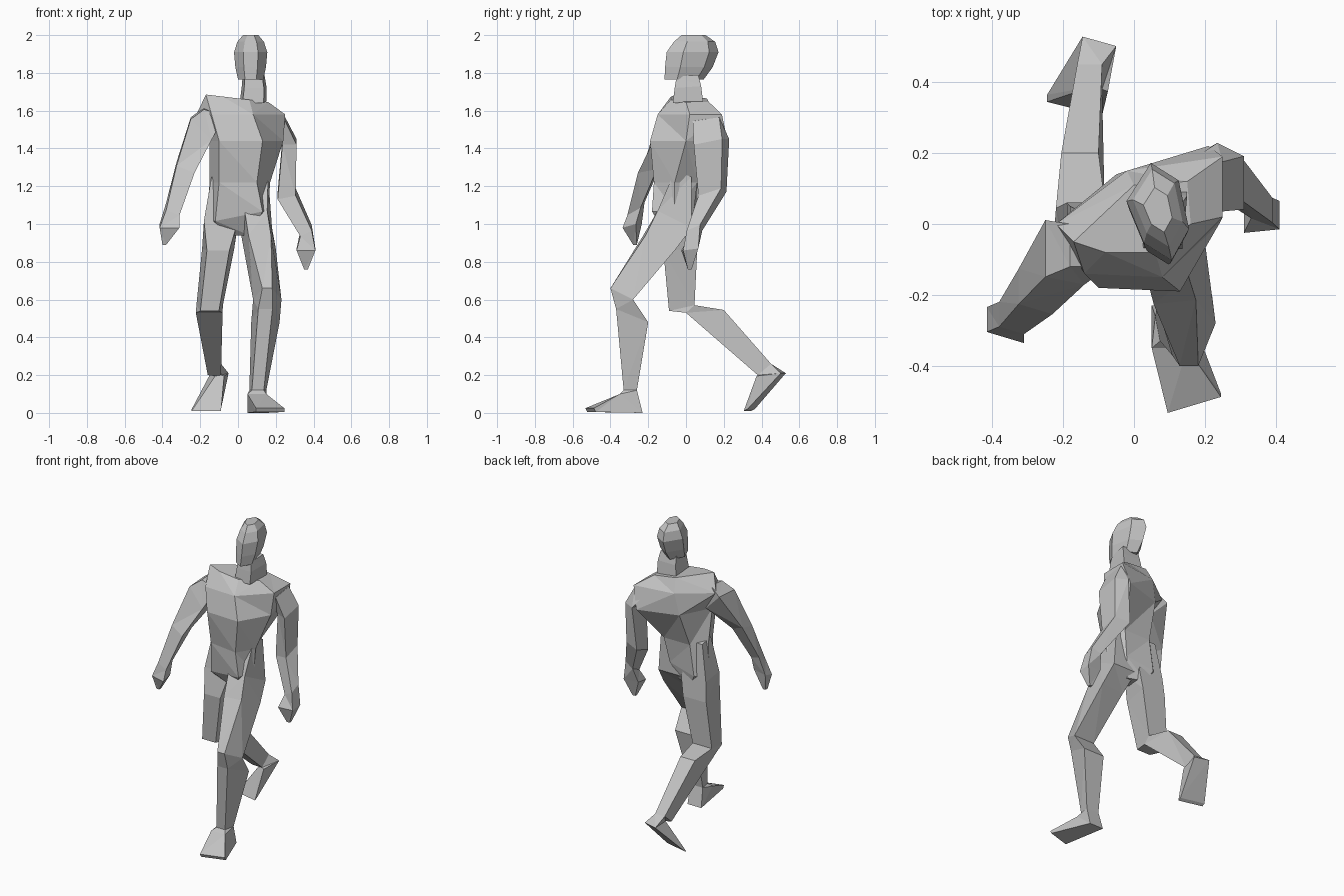
import bpy
import bmesh
from mathutils import Vector

cube = bpy.data.objects.get("Cube")
if cube:
    bpy.data.objects.remove(cube, do_unlink=True)

# One plain grey for the whole figure
grey = bpy.data.materials.new("plain_grey")
grey.use_nodes = True
grey_colour = (0.55, 0.55, 0.55, 1)
grey.diffuse_color = grey_colour
grey.node_tree.nodes["Principled BSDF"].inputs["Base Color"].default_value = grey_colour


def loft(name, rings):
    """Skin a list of equally sized point rings and cap both ends, flat shaded."""
    bm = bmesh.new()
    loops = [[bm.verts.new(point) for point in ring] for ring in rings]
    for lower, upper in zip(loops, loops[1:]):
        count = len(lower)
        for i in range(count):
            j = (i + 1) % count
            bm.faces.new((lower[i], lower[j], upper[j], upper[i]))
    bm.faces.new(loops[0])
    bm.faces.new(loops[-1])
    bmesh.ops.triangulate(bm, faces=bm.faces[:])
    bmesh.ops.recalc_face_normals(bm, faces=bm.faces[:])
    mesh = bpy.data.meshes.new(name)
    bm.to_mesh(mesh)
    bm.free()
    mesh.materials.append(grey)
    part = bpy.data.objects.new(name, mesh)
    bpy.context.collection.objects.link(part)
    return part


def box_ring(x_min, x_max, y_front, y_back, z_front, z_back, skew=0, rise=0, pinch=1):
    """Four-sided section; skew turns it seen from above, rise tilts it
    sideways and pinch scales the width of its front edge."""
    middle = (x_min + x_max) / 2
    half = (x_max - x_min) / 2
    corners = [(-half * pinch, y_front, z_front), (half * pinch, y_front, z_front),
               (half, y_back, z_back), (-half, y_back, z_back)]
    return [Vector((middle + x, y + skew * x, z + rise * x)) for x, y, z in corners]


def outline_ring(outline, height, slope=0):
    """Section from plan points at one height, sloping towards the left."""
    return [Vector((x, y, height + slope * x)) for x, y in outline]


def limb(name, sections):
    return loft(name, [box_ring(*section) for section in sections])


# Torso: right side, front pair, left side, back pair at each level
crotch = [(-.1, 0), (-.08, -.05), (.06, -.1), (.08, -.05), (.05, 0), (-.06, .04)]
hips = [(-.17, 0), (-.12, -.11), (.13, -.18), (.16, -.06), (.09, .04), (-.1, .06)]
waist = [(-.15, -.02), (-.1, -.14), (.1, -.17), (.17, -.06), (.12, .06), (-.07, .06)]
chest = [(-.15, -.06), (-.1, -.18), (.13, -.19), (.24, 0), (.21, .22), (-.05, .14)]
shoulders = [(-.22, 0), (-.14, -.14), (.08, -.15), (.25, .02), (.25, .19), (-.02, .15)]
collar = [(-.17, -.05), (-.08, -.08), (.06, -.08), (.16, .0), (.15, .12), (0, .11)]
loft("torso", [
    outline_ring(crotch, .94),
    outline_ring(hips, 1.04, .2),
    outline_ring(waist, 1.22),
    outline_ring(chest, 1.44),
    outline_ring(shoulders, 1.58),
    outline_ring(collar, 1.665, -.12),
])

# Neck
limb("neck", [
    (.01, .15, -.07, .09, 1.64, 1.65, 0, 0, .8),
    (.02, .15, -.06, .08, 1.72, 1.73, 0, 0, .8),
    (.025, .14, -.05, .065, 1.78, 1.79, 0, 0, .8),
])

# Head: one plan outline scaled and shifted from jaw to crown
head_plan = [(-.09, .03), (-.04, -.09), (.04, -.14), (.09, -.05), (.06, .09), (-.02, .14)]


def head_ring(height, scale, shift):
    return outline_ring([(.067 + x * scale, .03 + shift + y * scale)
                         for x, y in head_plan], height)


loft("head", [
    head_ring(1.765, .74, -.04),
    head_ring(1.83, .9, -.015),
    head_ring(1.91, .98, .005),
    head_ring(1.965, .78, .015),
    head_ring(2, .45, .01),
])

# Left arm, swung back, with its hand
limb("left_arm", [
    (.14, .25, .03, .17, 1.55, 1.57, .1, -.1),
    (.235, .31, .06, .21, 1.42, 1.45, -.5),
    (.21, .305, .08, .2, 1.14, 1.18, -.3, .2),
    (.33, .39, .01, .08, .95, .98, -.2, .5),
    (.31, .41, -.02, .06, .86, .87, .1),
    (.35, .37, .01, .03, .76, .76),
])

# Right arm, swung forward, with its hand
limb("right_arm", [
    (-.18, -.07, -.12, 0, 1.59, 1.6, 0, -.3),
    (-.25, -.14, -.16, 0, 1.5, 1.51, -.2, -1),
    (-.325, -.23, -.24, -.14, 1.29, 1.31, -.3, -.4),
    (-.38, -.31, -.3, -.23, 1.06, 1.1, -.3, -.4),
    (-.415, -.31, -.32, -.25, .98, 1, -.3),
    (-.4, -.38, -.28, -.26, .89, .89),
])

# Left leg, stepping forward onto a flat foot
limb("left_leg", [
    (.12, .16, -.06, .03, 1.28, 1.25),
    (.01, .18, -.15, .03, 1.07, .98, 0, 0, .7),
    (.03, .2, -.22, -.06, .94, .87, .1, 0, .7),
    (.08, .23, -.4, -.28, .66, .6, 0, 0, .35),
    (.07, .22, -.37, -.2, .55, .48, 0, 0, .5),
    (.06, .15, -.33, -.26, .12, .12, 0, 0, .7),
    (.05, .15, -.35, -.23, .1, 0),
    (.095, .245, -.51, -.5, .025, .005, .3),
])

# Right leg, knee bent with the foot pushed off behind
limb("right_leg", [
    (-.14, -.1, -.06, .03, 1.25, 1.23),
    (-.18, 0, -.09, .05, 1.02, 1),
    (-.19, -.02, -.12, .06, .86, .87, 0, 0, .7),
    (-.22, -.08, -.09, .045, .54, .57, 0, 0, .7),
    (-.205, -.1, 0, .2, .53, .545, 0, 0, 1.35),
    (-.16, -.09, .38, .45, .2, .26),
    (-.145, -.05, .38, .515, .195, .21, -.28, 0, .5),
    (-.245, -.09, .325, .345, .01, .02, -.25),
])
